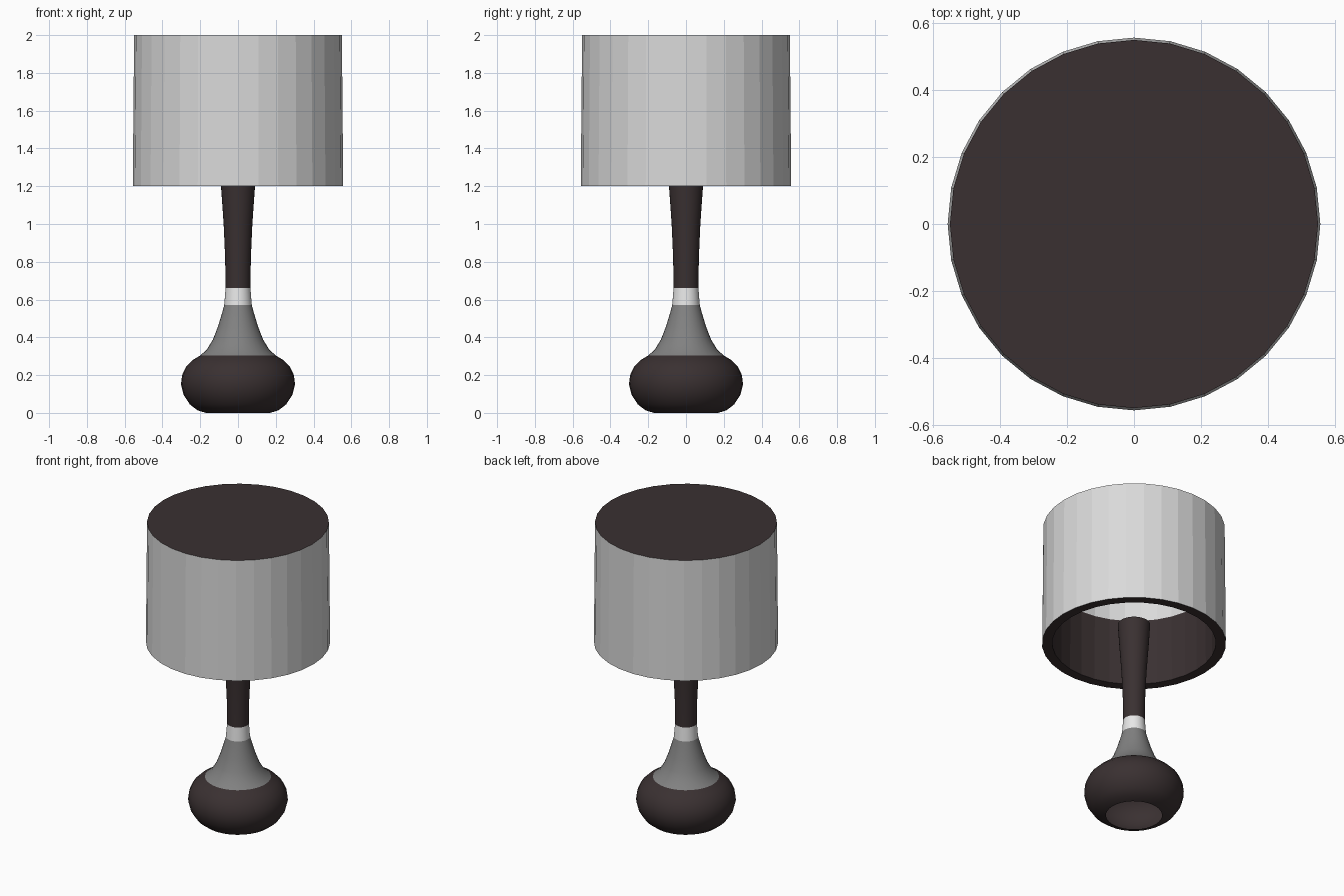
import bpy, bmesh, math

if "Cube" in bpy.data.objects:
    bpy.data.objects.remove(bpy.data.objects["Cube"])

SIDES = 32


def material(name, color):
    m = bpy.data.materials.new(name)
    m.diffuse_color = (*color, 1.0)
    m.use_nodes = True
    m.node_tree.nodes["Principled BSDF"].inputs["Base Color"].default_value = m.diffuse_color
    return m


DARK = material("dark_brown", (0.042, 0.030, 0.031))
GREY = material("mid_grey", (0.22, 0.22, 0.22))
WHITE = material("white", (0.82, 0.82, 0.82))
SHADE = material("pale_grey", (0.70, 0.70, 0.70))


def lathe(name, profile, mats, rule=None, smooth=False, cap_top=False):
    """Spin (radius, z) points around z; rule(i) gives the material slot of band i."""
    bm = bmesh.new()
    rings = []
    for r, z in profile:
        rings.append([bm.verts.new((r * math.cos(2 * math.pi * k / SIDES),
                                    r * math.sin(2 * math.pi * k / SIDES), z))
                      for k in range(SIDES)])
    for i in range(len(rings) - 1):
        a, b = rings[i], rings[i + 1]
        for k in range(SIDES):
            n = (k + 1) % SIDES
            f = bm.faces.new((a[k], a[n], b[n], b[k]))
            f.material_index = rule(i) if rule else 0
            f.smooth = smooth
    if cap_top:
        bm.faces.new(rings[-1]).material_index = 0
    me = bpy.data.meshes.new(name)
    bm.to_mesh(me)
    bm.free()
    for m in mats:
        me.materials.append(m)
    ob = bpy.data.objects.new(name, me)
    bpy.context.collection.objects.link(ob)
    return ob


# Rounded foot, open underneath
lathe("base_bulb", [(0.17, 0.0), (0.215, 0.014), (0.255, 0.045), (0.288, 0.095),
                    (0.302, 0.15), (0.296, 0.20), (0.275, 0.245), (0.24, 0.28),
                    (0.20, 0.304)], [DARK], smooth=True)

# Flared grey neck
lathe("neck", [(0.20, 0.304), (0.165, 0.335), (0.132, 0.39), (0.105, 0.46),
               (0.084, 0.53), (0.073, 0.57)], [GREY], smooth=True)

# White collar
lathe("collar", [(0.073, 0.57), (0.066, 0.66)], [WHITE], smooth=True)

# Stem widening upwards into the shade
lathe("stem", [(0.066, 0.66), (0.068, 0.82), (0.076, 1.0), (0.09, 1.2),
               (0.098, 1.33)], [DARK], smooth=True, cap_top=True)

# Faceted shade: inner wall (pale above, dark lining below), dark rim, pale outside, dark top
lathe("lamp_shade", [(0.49, 2.0), (0.493, 1.64), (0.495, 1.2), (0.557, 1.2),
                     (0.55, 2.0)], [DARK, SHADE],
      rule=lambda i: 1 if i in (0, 3) else 0, cap_top=True)
